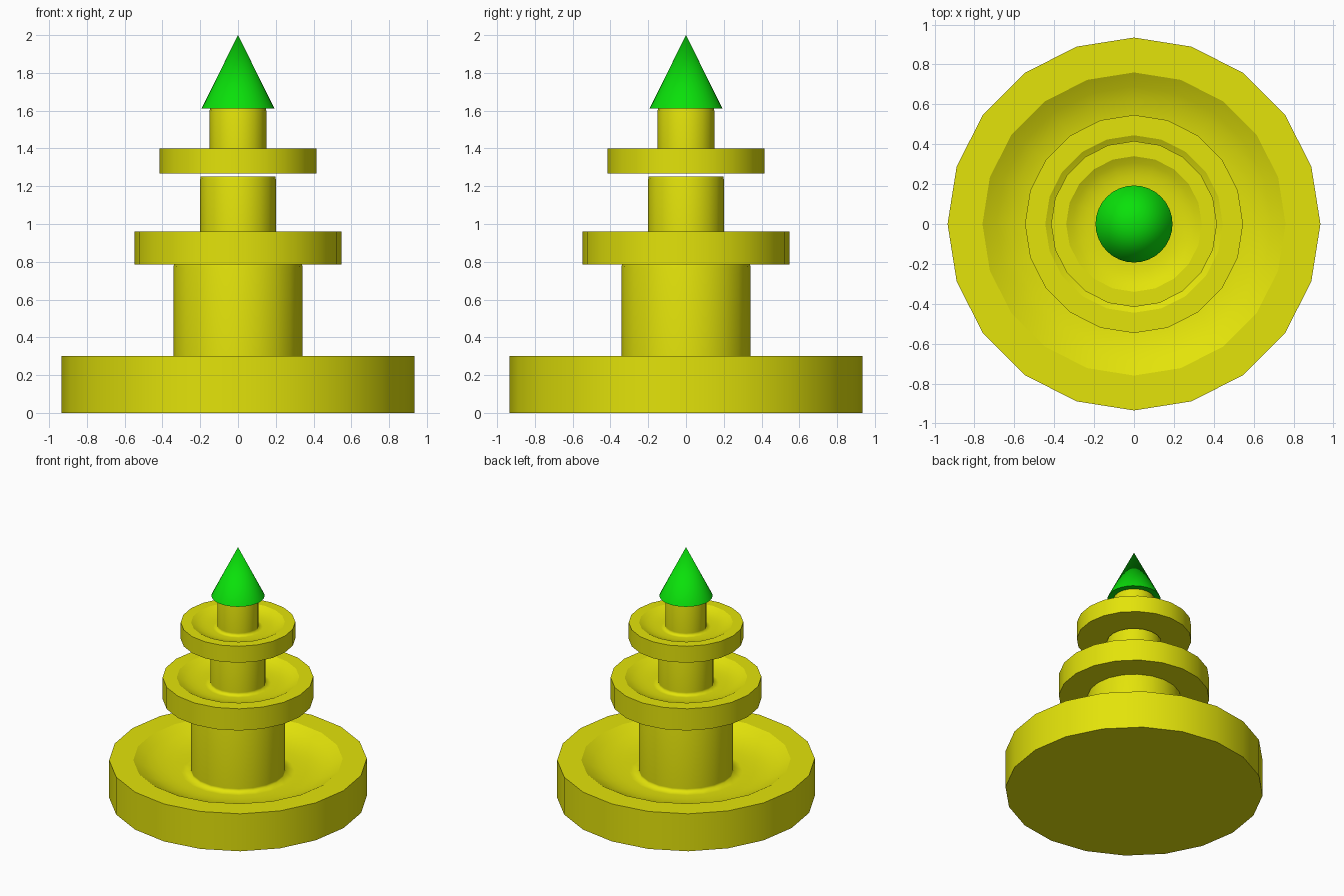
import bpy, bmesh, math

cube = bpy.data.objects.get("Cube")
if cube:
    bpy.data.objects.remove(cube, do_unlink=True)


def material(name, color):
    mat = bpy.data.materials.new(name)
    mat.use_nodes = True
    mat.diffuse_color = color
    mat.node_tree.nodes["Principled BSDF"].inputs["Base Color"].default_value = color
    return mat


YELLOW = material("yellow stone", (0.77, 0.77, 0.003, 1))
GREEN = material("green", (0.003, 0.75, 0.003, 1))


def lathe(name, profile, mat, sides=20):
    """Spin an (r, z) outline that starts and ends on the axis."""
    bm = bmesh.new()
    verts = [bm.verts.new((r, 0, z)) for r, z in profile]
    edges = [bm.edges.new(pair) for pair in zip(verts, verts[1:])]
    bmesh.ops.spin(bm, geom=verts + edges, cent=(0, 0, 0), axis=(0, 0, 1),
                   angle=math.tau, steps=sides, use_duplicate=False)
    bmesh.ops.remove_doubles(bm, verts=bm.verts, dist=0.0005)
    bmesh.ops.recalc_face_normals(bm, faces=bm.faces)
    mesh = bpy.data.meshes.new(name)
    bm.to_mesh(mesh)
    bm.free()
    obj = bpy.data.objects.new(name, mesh)
    bpy.context.collection.objects.link(obj)
    mesh.materials.append(mat)
    bpy.ops.object.select_all(action="DESELECT")
    obj.select_set(True)
    bpy.context.view_layer.objects.active = obj
    bpy.ops.object.shade_smooth_by_angle(angle=math.radians(24))
    return obj


def tier(name, bottom, top, outer, inner, depth, pillar, pillar_top):
    """A bowl-shaped basin with a column rising from its middle."""
    floor = top - depth
    profile = [(0, bottom), (outer, bottom), (outer, top)]
    # bowl, steepest at the rim and level at the column
    steps = 6
    for i in range(steps, 0, -1):
        t = i / steps
        profile.append((pillar + (inner - pillar) * t, floor + depth * t ** 3))
    # narrow loops at the column's foot and head hold its shading straight
    profile += [(pillar, floor), (pillar, floor + 0.02),
                (pillar, pillar_top - 0.015), (pillar - 0.003, pillar_top), (0, pillar_top)]
    mesh = lathe(name, profile, YELLOW).data
    # shade the foot of the column softly into the bowl
    for edge in mesh.edges:
        if all(abs(mesh.vertices[i].co.z - floor) < 0.0001 for i in edge.vertices):
            edge.use_edge_sharp = False


# Three stacked basins with columns
tier("lower_basin", 0, 0.30, 0.935, 0.76, 0.096, 0.342, 0.787)
tier("middle_basin", 0.786, 0.96, 0.547, 0.445, 0.052, 0.20, 1.252)
tier("upper_basin", 1.268, 1.40, 0.416, 0.34, 0.04, 0.15, 1.615)

# Pointed finial
lathe("finial_cone", [(0, 1.612), (0.193, 1.612), (0, 2.0)], GREEN, 32)
